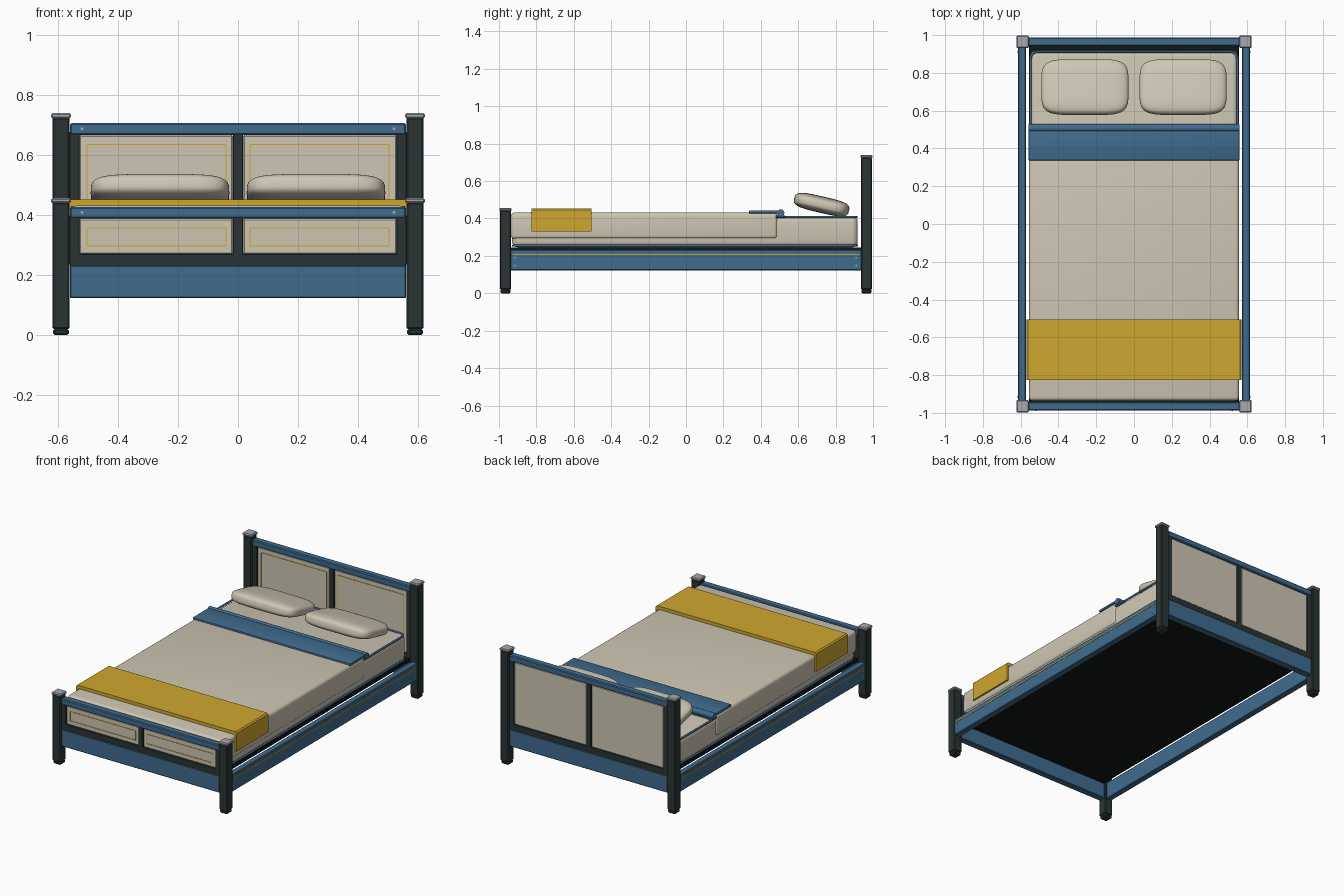
import bpy, bmesh, math
from mathutils import Matrix, Vector

if "Cube" in bpy.data.objects:
    bpy.data.objects.remove(bpy.data.objects["Cube"])


def material(name, r, g, b):
    m = bpy.data.materials.new(name)
    m.diffuse_color = [(c / 255) ** 2.2 for c in (r, g, b)] + [1]
    m.use_nodes = True
    m.node_tree.nodes["Principled BSDF"].inputs["Base Color"].default_value = m.diffuse_color
    return m


CREAM = material("cream linen", 205, 197, 178)
BLUE = material("blue paint", 66, 107, 141)
DARK = material("dark wood", 46, 55, 55)
BLACK = material("black base", 26, 30, 31)
GOLD = material("mustard gold", 206, 166, 50)
GREY = material("grey metal", 165, 167, 173)


def finish(name, bm, mat):
    bmesh.ops.recalc_face_normals(bm, faces=bm.faces)
    me = bpy.data.meshes.new(name)
    bm.to_mesh(me)
    bm.free()
    ob = bpy.data.objects.new(name, me)
    bpy.context.collection.objects.link(ob)
    me.materials.append(mat)
    bpy.ops.object.select_all(action='DESELECT')
    ob.select_set(True)
    bpy.context.view_layer.objects.active = ob
    bpy.ops.object.shade_smooth_by_angle(angle=math.radians(35))
    return ob


def box(name, x, y, z, mat, bevel=0.003, seg=1):
    bm = bmesh.new()
    size = [b - a for a, b in (x, y, z)]
    mid = [(a + b) / 2 for a, b in (x, y, z)]
    bmesh.ops.create_cube(bm, size=1, matrix=Matrix.Translation(mid) @ Matrix.Diagonal(size + [1]))
    if bevel:
        bmesh.ops.bevel(bm, geom=bm.edges[:], offset=bevel, segments=seg, profile=0.5, affect='EDGES')
    return finish(name, bm, mat)


def cylinder(name, centre, axis, r, length, mat, seg=16):
    bm = bmesh.new()
    rot = Vector((0, 0, 1)).rotation_difference(Vector(axis)).to_matrix().to_4x4()
    bmesh.ops.create_cone(bm, cap_ends=True, segments=seg, radius1=r, radius2=r, depth=length,
                          matrix=Matrix.Translation(centre) @ rot)
    return finish(name, bm, mat)


def piping(name, hx, y0, y1, z, r=0.006, corner=0.04):
    # closed cord around a rounded rectangle
    cu = bpy.data.curves.new(name, 'CURVE')
    cu.dimensions = '3D'
    cu.bevel_depth = r
    cu.bevel_resolution = 2
    pts = []
    for cx, cy, a0 in ((hx - corner, y1 - corner, 0), (corner - hx, y1 - corner, 90),
                       (corner - hx, y0 + corner, 180), (hx - corner, y0 + corner, 270)):
        for i in range(6):
            a = math.radians(a0 + 18 * i)
            pts.append((cx + corner * math.cos(a), cy + corner * math.sin(a), z, 1))
    sp = cu.splines.new('POLY')
    sp.points.add(len(pts) - 1)
    for p, co in zip(sp.points, pts):
        p.co = co
    sp.use_cyclic_u = True
    ob = bpy.data.objects.new(name, cu)
    bpy.context.collection.objects.link(ob)
    cu.materials.append(BLUE)


def end_board(label, yc, top, panel_top):
    # corner posts with feet and metal caps
    for s, side in ((-1, "left"), (1, "right")):
        xc = s * 0.59
        n = f"{label}_{side}"
        box(n + "_post", (xc - .029, xc + .029), (yc - .029, yc + .029), (.02, top - .014), DARK, .005)
        box(n + "_foot", (xc - .026, xc + .026), (yc - .026, yc + .026), (0, .022), DARK, .006)
        box(n + "_cap", (xc - .033, xc + .033), (yc - .033, yc + .033), (top - .017, top), GREY, .005)
        # frame stile beside the post
        box(n + "_stile", (min(s * .528, s * .562), max(s * .528, s * .562)),
            (yc - .02, yc + .02), (.235, panel_top + .01), DARK, .002)
        # panel with thin gold inlay frame on the front face
        x0, x1 = sorted((s * .016, s * .53))
        box(n + "_panel", (x0, x1), (yc - .013, yc + .015), (.268, panel_top), CREAM, .005)
        g0, g1 = sorted((s * .04, s * .503))
        zb, zt = .297, panel_top - .032
        yf = (yc - .0155, yc - .011)
        t = .0018
        for z in (zb, zt):
            box(n + "_inlay", (g0, g1), yf, (z - t, z + t), GOLD, 0)
        for x in (g0, g1):
            box(n + "_inlay", (x - t, x + t), yf, (zb, zt), GOLD, 0)
        # screw heads on the top rail
        cylinder(n + "_screw", (s * .52, yc - .022, panel_top + .02), (0, 1, 0), .005, .006, GREY, 12)
    box(label + "_centre_stile", (-.017, .017), (yc - .02, yc + .02), (.26, panel_top + .01), DARK, .002)
    box(label + "_mid_rail", (-.56, .56), (yc - .02, yc + .02), (.23, .27), DARK, .002)
    box(label + "_top_rail", (-.56, .56), (yc - .022, yc + .022), (panel_top, panel_top + .039), BLUE, .005)
    box(label + "_lower_rail", (-.56, .56), (yc - .022, yc + .022), (.123, .233), BLUE, .004)


end_board("headboard", .965, .74, .668)
end_board("footboard", -.965, .457, .389)

# side rails with gold stripe and screws
for s, side in ((-1, "left"), (1, "right")):
    box(side + "_side_rail", tuple(sorted((s * .573, s * .613))), (-.94, .94), (.123, .233), BLUE, .004)
    box(side + "_rail_stripe", tuple(sorted((s * .611, s * .615))), (-.925, .925), (.204, .210), GOLD, 0)
    for y in (-.915, .91):
        for z in (.148, .19):
            cylinder(side + "_rail_screw", (s * .613, y, z), (1, 0, 0), .005, .006, GREY, 12)

# base and mattress
box("bed_base", (-.556, .556), (-.945, .945), (.222, .246), BLACK, .002)
box("mattress", (-.55, .55), (-.93, .918), (.246, .412), CREAM, .03, 4)
piping("mattress_lower_piping", .551, -.925, .915, .255)
piping("mattress_upper_piping", .548, -.91, .912, .408)

# duvet, folded blue sheet and rolled edge
box("duvet", (-.557, .557), (-.936, .49), (.29, .432), CREAM, .02, 4)
box("folded_sheet", (-.558, .558), (.337, .51), (.427, .443), BLUE, .005, 2)
cylinder("folded_sheet_roll", (0, .507, .43), (1, 0, 0), .019, 1.116, BLUE, 20)
box("sheet_underlap", (-.556, .556), (.48, .53), (.405, .417), BLUE, .003)

# throw blanket draped over the foot end
bm = bmesh.new()
X, I, ZT, ZB, T = .568, .556, .453, .33, .441
prof = [(-X, ZB), (-X, ZT - .008), (-X + .008, ZT), (X - .008, ZT), (X, ZT - .008), (X, ZB),
        (I, ZB), (I, T - .012), (-I, T - .012), (-I, ZB)]
face = bm.faces.new([bm.verts.new((x, -.825, z)) for x, z in prof])
ext = bmesh.ops.extrude_face_region(bm, geom=[face])
bmesh.ops.translate(bm, verts=[v for v in ext["geom"] if isinstance(v, bmesh.types.BMVert)], vec=(0, .32, 0))
finish("throw_blanket", bm, GOLD)


# pillows: rounded, puffy boxes tilted down toward the headboard
def power(v, e):
    return math.copysign(abs(v) ** e, v)


for s, side in ((-1, "left"), (1, "right")):
    bm = bmesh.new()
    bmesh.ops.create_uvsphere(bm, u_segments=64, v_segments=28, radius=1)
    for v in bm.verts:
        r = math.hypot(v.co.x, v.co.y)
        a = math.atan2(v.co.y, v.co.x)
        k = power(r, .55)
        v.co = (.231 * k * power(math.cos(a), .42), .15 * k * power(math.sin(a), .42),
                .044 * power(v.co.z, .6))
    bm.transform(Matrix.Translation((s * .26, .725, .474)) @ Matrix.Rotation(math.radians(-13), 4, 'X'))
    finish(side + "_pillow", bm, CREAM)
